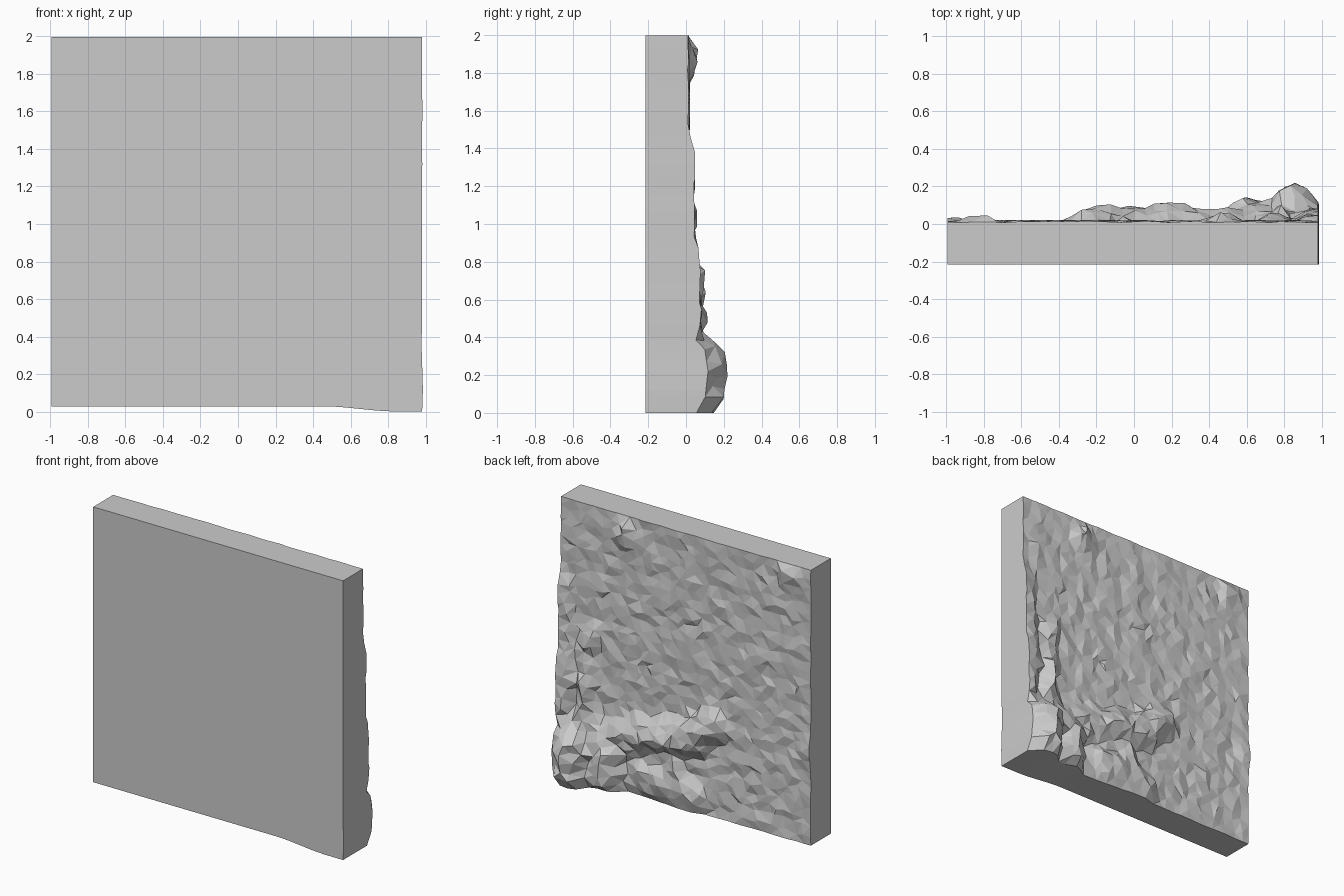
import bpy, bmesh, math, random
from mathutils import Vector, noise

random.seed(4)
old = bpy.data.objects.get("Cube")
if old:
    bpy.data.objects.remove(old)

CELLS = 30
FRONT_Y = -0.215
BASE_Y = 0.012

# Rock ridges: start (x, z), end (x, z), radius, height
RIDGES = [
    ((-.23, .70), (-.06, .55), .13, .08),    # tip of the long arm
    ((-.06, .55), (.30, .47), .14, .085),
    ((.30, .47), (.62, .38), .14, .07),
    ((-.05, .14), (.30, .18), .15, .065),    # foot of the wall
    ((.05, .15), (.12, .40), .12, .05),
    ((.60, .10), (.60, .30), .14, .115),
    ((.85, .10), (.85, .28), .19, .19),      # large corner boulder
    ((.97, .45), (.95, .85), .11, .065),     # edge ridge
    ((.95, .85), (.97, 1.38), .10, .035),
    ((.76, .35), (.78, .75), .08, .075),     # inner ridge
    ((.78, .75), (.74, 1.10), .08, .035),
    ((.46, 1.84), (.47, 1.88), .10, .055),   # knob near the top
    ((-.84, 1.92), (-.80, 1.92), .08, .03),
    ((-.97, .68), (-.97, .72), .07, .02),
]


def ridge_height(x, z):
    p, best = Vector((x, z)), 0.0
    for a, b, radius, height in RIDGES:
        a, b = Vector(a), Vector(b)
        t = max(0.0, min(1.0, (p - a).dot(b - a) / (b - a).length_squared))
        d = (p - a - (b - a) * t).length / radius
        best = max(best, height * (1 - d * d))
    return best


def bottom_edge(x):
    t = max(0.0, min(1.0, (x - .45) / .4))
    return .028 - .028 * t * t * (3 - 2 * t)


# Jittered grid for the rough back
bm = bmesh.new()
bmesh.ops.create_grid(bm, x_segments=CELLS, y_segments=CELLS, size=1)
step = 2 / CELLS
for v in bm.verts:
    u, w = v.co.x, v.co.y
    on_side, on_end = abs(u) > .999, abs(w) > .999
    if not on_side:
        u += random.uniform(-.33, .33) * step
    if not on_end:
        w += random.uniform(-.33, .33) * step
    right = .982 + .008 * noise.noise(Vector((0, 0, w * 4)))
    x = -.995 + (u + 1) / 2 * (right + .995)
    low = bottom_edge(x)
    z = low + (w + 1) / 2 * (1.997 - low)
    bump = ridge_height(x, z)
    rough = .010 + .10 * min(bump, .1)
    y = BASE_Y + bump + rough * random.uniform(-1, 1) * (.4 if on_side or on_end else 1)
    v.co = (x, y, z)
bmesh.ops.triangulate(bm, faces=bm.faces[:], quad_method='SHORT_EDGE')

# Straight sides and flat front
rim = [e for e in bm.edges if e.is_boundary]
out = bmesh.ops.extrude_edge_only(bm, edges=rim)["geom"]
for v in out:
    if isinstance(v, bmesh.types.BMVert):
        v.co.y = FRONT_Y
bmesh.ops.contextual_create(bm, geom=[e for e in bm.edges if e.is_boundary])
bmesh.ops.recalc_face_normals(bm, faces=bm.faces[:])

mesh = bpy.data.meshes.new("rock_wall")
bm.to_mesh(mesh)
bm.free()
wall = bpy.data.objects.new("rock_wall", mesh)
bpy.context.collection.objects.link(wall)

# Plain grey stone
stone = bpy.data.materials.new("grey_stone")
stone.use_nodes = True
colour = (.6, .6, .6, 1)
stone.diffuse_color = colour
stone.node_tree.nodes["Principled BSDF"].inputs["Base Color"].default_value = colour
mesh.materials.append(stone)
